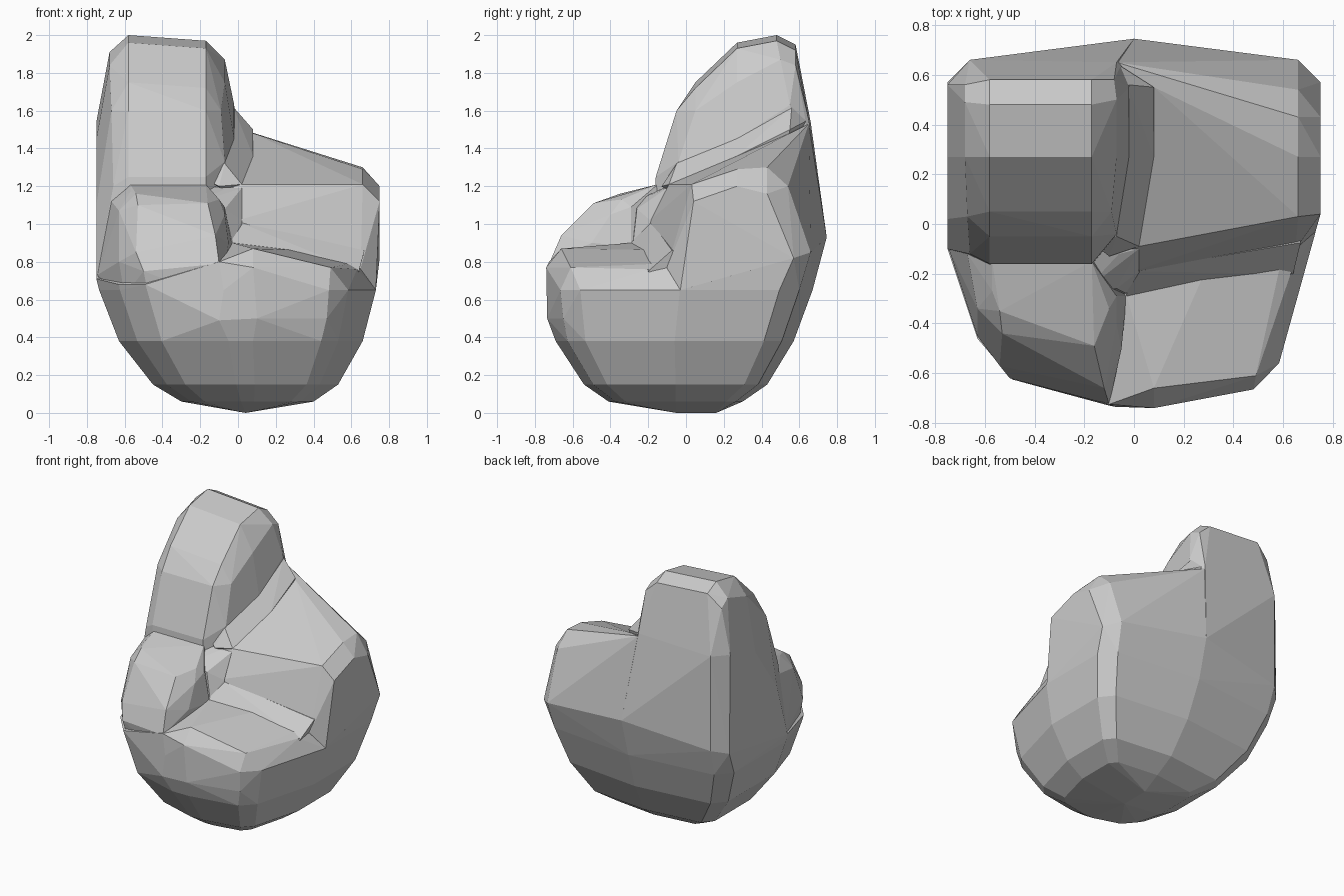
import bpy, bmesh

def hull(name, pts):
    """Flat-faced convex chunk of rock through the given points."""
    bm = bmesh.new()
    for p in pts:
        bm.verts.new(p)
    res = bmesh.ops.convex_hull(bm, input=bm.verts)
    junk = {g for g in res["geom_interior"] + res["geom_unused"]
            if isinstance(g, bmesh.types.BMVert)}
    bmesh.ops.delete(bm, geom=list(junk), context='VERTS')
    bmesh.ops.dissolve_limit(bm, angle_limit=0.03, verts=bm.verts, edges=bm.edges)
    bmesh.ops.recalc_face_normals(bm, faces=bm.faces)
    me = bpy.data.meshes.new(name)
    bm.to_mesh(me)
    bm.free()
    ob = bpy.data.objects.new(name, me)
    bpy.context.collection.objects.link(ob)
    return ob

def ring(z, xl, xr, yf, yb):
    """Plan outline stretched to the given extents."""
    cx, hx, cy, hy = (xl + xr) / 2, (xr - xl) / 2, (yf + yb) / 2, (yb - yf) / 2
    outline = [(-1, -.1), (-1, .75), (-.88, .9), (0, 1), (.88, .9), (1, .75), (1, 0),
               (.8, -.75), (.66, -.9), (.1, -1), (-.1, -1), (-.65, -.83), (-.85, -.6)]
    return [(cx + u * hx, cy + v * hy, z) for u, v in outline]

# Lower bowl with the front right ledge
back = [(0, .745, .93), (-.75, .57, .82), (-.66, .66, .85)]
back_right = [(.75, .57, .82), (.66, .66, .85)]
bowl = [(.04, -.05, 0), (.04, .16, 0)] + back + back_right
for lv in [(.06, -.3, .4, -.41, .3), (.15, -.45, .53, -.54, .43),
           (.38, -.63, .66, -.69, .57), (.65, -.735, .73, -.735, .67)]:
    bowl += ring(*lv)
bowl += [(-.03, -.29, .9), (.63, -.2, .76), (.49, -.61, .77), (.08, -.66, .87),
         (.08, -.74, .77), (-.1, -.725, .8), (-.75, -.1, .71),
         (-.1, -.73, .49), (.1, -.735, .5), (.47, -.65, .5),
         (-.63, -.46, .68), (-.49, -.625, .68)]
rock = hull("rock_body", bowl)

# Tall column at the back left
col = list(back)
for x, dz in [(-.58, 0), (-.17, -.03)]:
    col += [(x, y, z + dz) for y, z in
            [(.48, 2.0), (.58, 1.95), (.27, 1.96), (.05, 1.75)]]
    col += [(x, -.05, 1.6), (x, -.16, 1.25), (x, -.18, .7)]
col += [(-.68, .49, 1.91), (-.68, .56, 1.86), (-.68, .27, 1.84), (-.67, .03, 1.6),
        (-.66, -.12, 1.2), (-.75, .56, 1.54), (-.75, .27, 1.45), (-.75, .02, 1.1),
        (-.75, -.1, .71), (-.66, .66, 1.54), (-.07, .65, 1.55),
        (-.07, .5, 1.87), (-.08, .58, 1.84), (-.07, .27, 1.75), (-.09, .05, 1.6),
        (-.02, .55, 1.63), (-.02, .27, 1.45), (-.07, -.04, 1.33), (0, .2, .6)]
column = hull("column", col)

# Sloping shoulder on the right
shoulder = hull("shoulder", back[:1] + back_right + [
    (.08, .55, 1.48), (.08, .27, 1.36), (.02, -.09, 1.21), (.66, .43, 1.3),
    (.66, .27, 1.29), (.66, .03, 1.21), (.75, .43, 1.16), (.75, .27, 1.2),
    (.75, .04, 1.12), (.73, -.03, .65), (.66, .54, 1.2), (-.07, .65, 1.53),
    (0, -.19, 1.02), (.66, -.06, .85), (.02, -.2, .9), (.65, -.1, .77),
    (-.2, .5, 1.48), (-.2, .27, 1.36), (-.15, -.1, 1.2), (-.15, -.19, 1.02),
    (-.15, .3, .5), (.6, .3, .5), (0, -.18, .65), (.6, -.08, .6)])

# Sloped strip along the foot of the shoulder
strip = hull("foot_strip", [
    (-.02, -.19, 1.02), (.67, -.075, .86), (-.03, -.29, .9), (.64, -.2, .75),
    (-.02, .1, 1.0), (.65, .1, .85), (-.02, -.1, .6), (.6, -.05, .6)])

# Fillet between column and shoulder
fillet = hull("fillet", [
    (-.025, .56, 1.62), (-.03, .27, 1.44), (-.07, -.05, 1.32), (.08, .55, 1.5),
    (.08, .27, 1.36), (.02, -.09, 1.21), (-.2, .55, 1.6), (-.2, .27, 1.4),
    (-.2, -.05, 1.25), (-.07, .645, 1.55), (0, .5, 1.2), (0, 0, 1.1), (-.1, -.13, 1.2)])

# Rounded bump at the front left
bump = hull("bump", [
    (-.57, -.15, 1.21), (-.17, -.15, 1.21), (-.57, -.27, 1.17), (-.17, -.27, 1.17),
    (-.54, -.35, 1.16), (-.1, -.34, 1.13), (-.53, -.44, 1.1), (-.16, -.49, 1.11),
    (-.54, -.57, .85), (-.12, -.66, .94), (-.5, -.62, .75), (-.1, -.725, .79),
    (-.64, -.27, 1.09), (-.63, -.34, 1.07), (-.63, -.45, .8), (-.67, -.12, 1.12),
    (-.07, -.29, 1.09), (-.07, -.4, 1.05), (-.05, -.5, .9), (-.03, -.29, .88),
    (-.745, -.1, .73), (-.6, -.44, .62), (-.47, -.59, .6), (-.1, -.69, .6),
    (-.7, -.15, .66), (-.55, -.35, .5), (-.1, -.6, .5), (-.1, 0, .5), (-.55, 0, .5)])

# Floor of the notch where column, bump and shoulder meet
notch = hull("notch_floor", [
    (-.2, -.1, 1.2), (-.2, -.27, 1.12), (-.06, -.12, 1.19), (-.07, -.26, 1.08),
    (.02, -.1, 1.19), (.02, -.19, 1.02), (-.03, -.28, .9), (.03, -.21, .9),
    (-.2, -.1, .7), (-.2, -.25, .7), (.02, -.15, .7), (0, -.22, .7)])

# Fuse the chunks into one rock
parts = (column, shoulder, strip, fillet, bump, notch)
for part in parts:
    m = rock.modifiers.new("fuse", 'BOOLEAN')
    m.operation, m.solver, m.object = 'UNION', 'EXACT', part
dg = bpy.context.evaluated_depsgraph_get()
fused = bpy.data.meshes.new_from_object(rock.evaluated_get(dg))
rock.modifiers.clear()
rock.data = fused
for part in parts:
    bpy.data.objects.remove(part)
